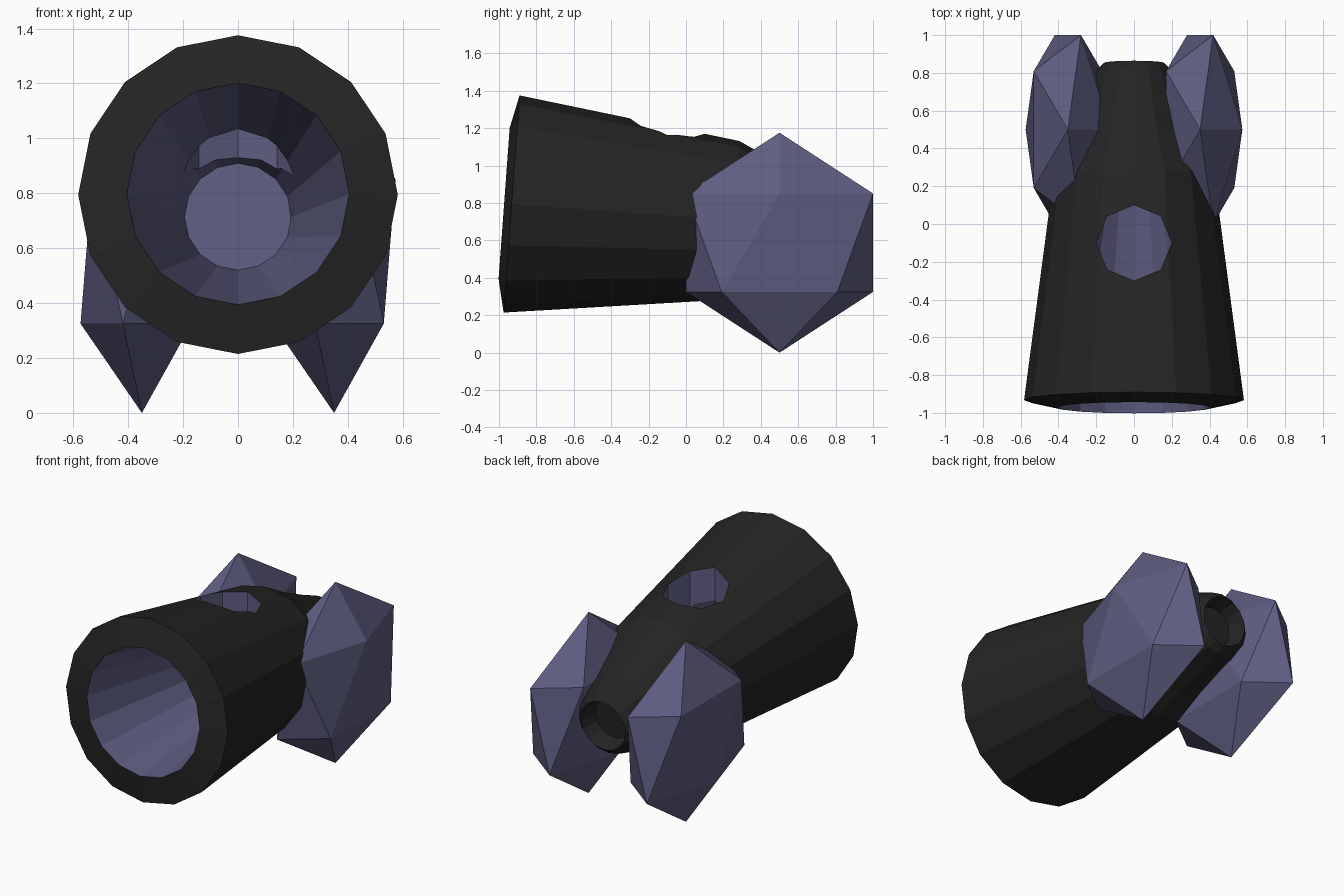
import bpy, bmesh, math
from mathutils import Matrix, Vector

cube = bpy.data.objects.get("Cube")
if cube:
    bpy.data.objects.remove(cube, do_unlink=True)


def make_material(name, color):
    mat = bpy.data.materials.new(name)
    mat.use_nodes = True
    mat.diffuse_color = (*color, 1)
    mat.node_tree.nodes["Principled BSDF"].inputs["Base Color"].default_value = (*color, 1)
    return mat


iron = make_material("black iron", (0.018, 0.018, 0.018))
violet = make_material("dusty violet", (0.113, 0.11, 0.22))


def make_object(name, bm, *materials):
    bmesh.ops.recalc_face_normals(bm, faces=bm.faces)
    mesh = bpy.data.meshes.new(name)
    bm.to_mesh(mesh)
    bm.free()
    for mat in materials:
        mesh.materials.append(mat)
    obj = bpy.data.objects.new(name, mesh)
    bpy.context.collection.objects.link(obj)
    return obj


# Barrel: a lathed profile of (distance along axis, radius), bore first
SIDES = 16
BORE_RINGS = 2
profile = [(1.1, 0.195), (-0.04, 0.405), (0.0, 0.582), (1.19, 0.425),
           (1.39, 0.33), (1.6, 0.25), (1.75, 0.2), (1.79, 0.16), (1.68, 0.13)]
bm = bmesh.new()
rings = []
for along, radius in profile:
    ring = []
    for i in range(SIDES):
        a = math.tau * i / SIDES
        ring.append(bm.verts.new((radius * math.sin(a), along, radius * math.cos(a))))
    rings.append(ring)
for n, (r1, r2) in enumerate(zip(rings, rings[1:])):
    for i in range(SIDES):
        j = (i + 1) % SIDES
        face = bm.faces.new((r1[i], r1[j], r2[j], r2[i]))
        face.material_index = int(n < BORE_RINGS - 1)
bm.faces.new(rings[0]).material_index = 1
bm.faces.new(rings[-1])
tilt = Matrix.Translation((0, -0.9325, 0.795)) @ Matrix.Rotation(math.radians(-4.2), 4, 'X')
bmesh.ops.transform(bm, matrix=tilt, verts=bm.verts)
barrel = make_object("barrel", bm, iron, violet)

# Fuse hole: eight-sided shaft cut down into the bore
bm = bmesh.new()
bmesh.ops.create_cone(bm, cap_ends=True, segments=8, radius1=0.2, radius2=0.2, depth=0.8,
                      matrix=Matrix.Translation((0, -0.1, 1.15)))
for face in bm.faces:
    face.material_index = 1
cutter = make_object("fuse_hole_cutter", bm, iron, violet)
cutter.hide_render = True
cut = barrel.modifiers.new("fuse_hole", 'BOOLEAN')
cut.operation = 'DIFFERENCE'
cut.solver = 'EXACT'
cut.object = cutter
bpy.context.view_layer.objects.active = barrel
bpy.ops.object.modifier_apply(modifier=cut.name)
bpy.data.objects.remove(cutter, do_unlink=True)

# Wheels: flattened twenty-sided solids
for name, side in (("left_wheel", 1), ("right_wheel", -1)):
    bm = bmesh.new()
    bmesh.ops.create_icosphere(bm, subdivisions=1, radius=1)
    bmesh.ops.scale(bm, vec=Vector((0.25, 0.588, 0.588)), verts=bm.verts)
    bmesh.ops.translate(bm, vec=Vector((side * 0.35, 0.5, 0.588)), verts=bm.verts)
    make_object(name, bm, violet)
